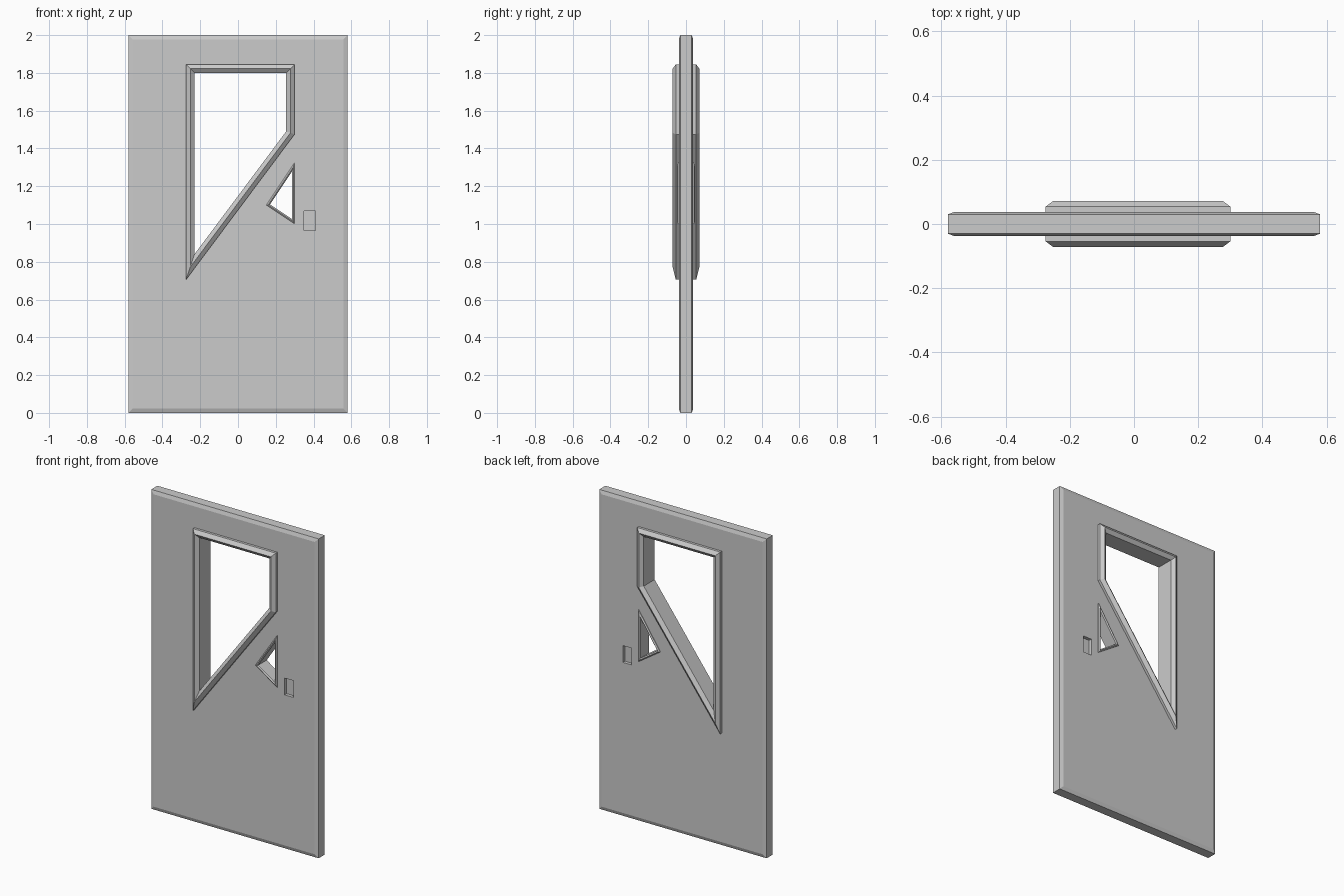
import bpy, bmesh
from mathutils import Vector

cube = bpy.data.objects.get("Cube")
if cube:
    bpy.data.objects.remove(cube, do_unlink=True)

grey = bpy.data.materials.new("door_grey")
grey.use_nodes = True
grey.diffuse_color = (0.6, 0.6, 0.6, 1)
grey.node_tree.nodes["Principled BSDF"].inputs["Base Color"].default_value = (0.6, 0.6, 0.6, 1)


def inset(outline, d):
    """Move every edge of an anticlockwise (x, z) outline inward by d."""
    pts = [Vector(p) for p in outline]
    result = []
    for i, p in enumerate(pts):
        a = (p - pts[i - 1]).normalized()
        b = (pts[(i + 1) % len(pts)] - p).normalized()
        na, nb = Vector((-a.y, a.x)), Vector((-b.y, b.x))
        result.append(p + (na + nb) * d / (1 + na.dot(nb)))
    return result


def loft(name, outline, profile, closed):
    """Sweep a profile of (inset, y) pairs round an outline; cap it if open."""
    bm = bmesh.new()
    rings = [[bm.verts.new((p.x, y, p.y)) for p in inset(outline, d)] for d, y in profile]
    n = len(outline)
    pairs = list(zip(rings, rings[1:]))
    if closed:
        pairs.append((rings[-1], rings[0]))
    else:
        bm.faces.new(rings[0])
        bm.faces.new(rings[-1])
    for r, s in pairs:
        for i in range(n):
            j = (i + 1) % n
            bm.faces.new((r[i], r[j], s[j], s[i]))
    bmesh.ops.recalc_face_normals(bm, faces=bm.faces)
    mesh = bpy.data.meshes.new(name)
    bm.to_mesh(mesh)
    bm.free()
    mesh.materials.append(grey)
    obj = bpy.data.objects.new(name, mesh)
    bpy.context.collection.objects.link(obj)
    return obj


def cut(target, outline, d, y0, y1):
    """Cut a prism out of the target."""
    cutter = loft("cutter", outline, [(d, y0), (d, y1)], False)
    cutter.hide_render = True
    mod = target.modifiers.new("cut", 'BOOLEAN')
    mod.operation = 'DIFFERENCE'
    mod.solver = 'EXACT'
    mod.object = cutter
    bpy.context.view_layer.objects.active = target
    bpy.ops.object.modifier_apply(modifier=mod.name)
    bpy.data.objects.remove(cutter, do_unlink=True)


def rect(x0, x1, z0, z1):
    return [(x0, z0), (x1, z0), (x1, z1), (x0, z1)]


def trim(name, outline, width, shoulder, ridge):
    """Ridged frame running through the door, the same on both sides."""
    front = [(0, -shoulder), (width / 2, -ridge), (width, -shoulder)]
    back = [(d, -y) for d, y in reversed(front)]
    return loft(name, outline, front + back, True)


window = [(-0.275, 0.705), (0.30, 1.475), (0.30, 1.845), (-0.275, 1.845)]
small_window = [(0.15, 1.10), (0.30, 1.0), (0.30, 1.325)]
latch = rect(0.35, 0.41, 0.965, 1.07)

# Door slab with chamfered rims
slab = loft("door_slab", rect(-0.58, 0.58, 0, 2),
            [(0.022, -0.038), (0, -0.03), (0, 0.03), (0.022, 0.038)], False)

# Window openings, and latch recesses on both sides
cut(slab, window, 0.022, -0.2, 0.2)
cut(slab, small_window, 0.007, -0.2, 0.2)
for side in (-1, 1):
    cut(slab, latch, 0, side * 0.018, side * 0.2)

# Window frames
trim("window_frame", window, 0.045, 0.054, 0.071)
trim("small_window_frame", small_window, 0.014, 0.042, 0.048)
